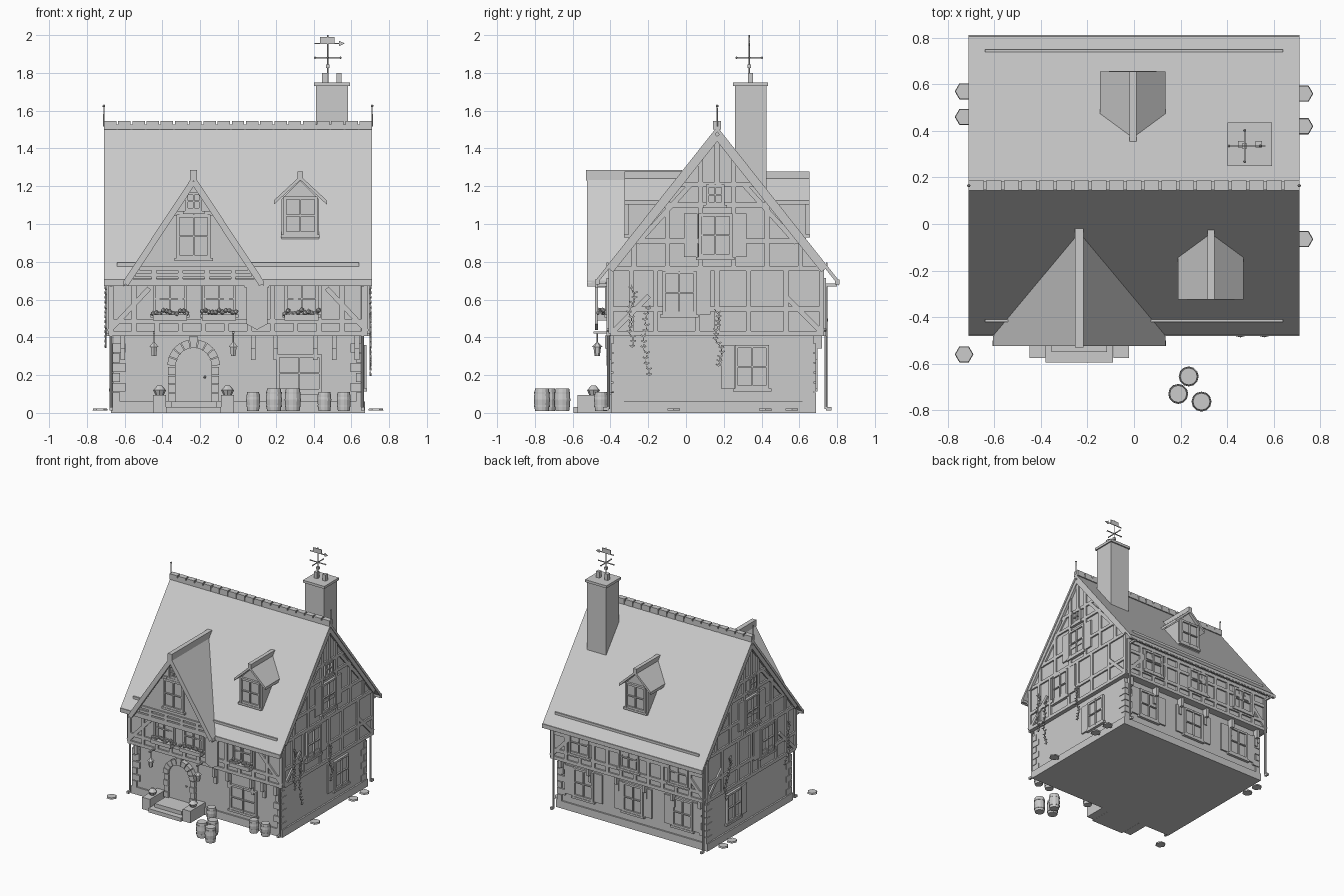
import bpy, bmesh, math, random
from mathutils import Matrix, Vector

random.seed(4)
if "Cube" in bpy.data.objects:
    bpy.data.objects.remove(bpy.data.objects["Cube"])

GREY = (0.6, 0.6, 0.6, 1)
grey = bpy.data.materials.new("plain_grey")
grey.use_nodes = True
grey.diffuse_color = GREY
grey.node_tree.nodes["Principled BSDF"].inputs["Base Color"].default_value = GREY

# Main dimensions
LOW_X, UP_X, ROOF_X = 0.66, 0.685, 0.71
LOW_FRONT, LOW_BACK, UP_FRONT, UP_BACK = -0.385, 0.675, -0.41, 0.73
RIDGE_Y, RIDGE_Z, EAVE_Z, JETTY_Z, PLINTH_Z = 0.165, 1.515, 0.7, 0.41, 0.06
REACH = 0.645
SLOPE = (RIDGE_Z - EAVE_Z) / REACH
GABLE_X, GABLE_Y, GABLE_TOP = -0.235, -0.47, 1.26
SINK, THIN = -0.005, 0.012
MIRROR = (-1, 1)


def wall(side, p):
    """Map (along, height, outward) on a wall plane to world space."""
    return {"front": lambda u, z, d: (u, p - d, z), "back": lambda u, z, d: (u, p + d, z),
            "right": lambda u, z, d: (p + d, u, z), "left": lambda u, z, d: (p - d, u, z),
            "up": lambda u, v, d: (u, v, p + d)}[side]


def spaced(first, last, count):
    return [first + (last - first) * i / (count - 1) for i in range(count)]


def extrude(bm, w, outline, back=SINK, out=THIN):
    near = [bm.verts.new(w(u, z, back)) for u, z in outline]
    far = [bm.verts.new(w(u, z, out)) for u, z in outline]
    bm.faces.new(near)
    bm.faces.new(far[::-1])
    for i in range(len(outline)):
        bm.faces.new((near[i - 1], far[i - 1], far[i], near[i]))


def panel(bm, w, left, right, bottom, top, back=SINK, out=THIN):
    extrude(bm, w, [(left, bottom), (right, bottom), (right, top), (left, top)], back, out)


def block(bm, x, y, half_x, half_y, bottom, top):
    panel(bm, wall("up", 0), x - half_x, x + half_x, y - half_y, y + half_y, bottom, top)


def strut(bm, w, start, end, thick=0.026, back=SINK, out=THIN):
    a, b = Vector(start), Vector(end)
    side = Vector((a.y - b.y, b.x - a.x)).normalized() * thick / 2
    extrude(bm, w, [a + side, b + side, b - side, a - side], back, out)


def column(bm, x, y, bottom, top, r_bottom, r_top, sides=8, turn=0):
    place = Matrix.Translation((x, y, (bottom + top) / 2)) @ Matrix.Rotation(turn, 4, "Z")
    bmesh.ops.create_cone(bm, cap_ends=True, segments=sides, radius1=r_bottom, radius2=r_top,
                          depth=top - bottom, matrix=place)


def ball(bm, centre, radius):
    bmesh.ops.create_icosphere(bm, subdivisions=1, radius=radius, matrix=Matrix.Translation(centre))


def chevron(middle, peak, half, drop, thick):
    shape = [(middle - half, peak - drop), (middle, peak), (middle + half, peak - drop)]
    return shape + [(u, z - thick) for u, z in reversed(shape)]


def under_roof(y):
    return RIDGE_Z - 0.025 - abs(y - RIDGE_Y) * SLOPE


def done(name, bm):
    bmesh.ops.recalc_face_normals(bm, faces=bm.faces)
    mesh = bpy.data.meshes.new(name)
    bm.to_mesh(mesh)
    bm.free()
    mesh.materials.append(grey)
    bpy.context.collection.objects.link(bpy.data.objects.new(name, mesh))


low = {"front": wall("front", LOW_FRONT), "back": wall("back", LOW_BACK),
       "left": wall("left", -LOW_X), "right": wall("right", LOW_X)}
up = {"front": wall("front", UP_FRONT), "back": wall("back", UP_BACK),
      "left": wall("left", -UP_X), "right": wall("right", UP_X)}
gable = wall("front", GABLE_Y)
across, along = wall("right", 0), wall("back", 0)

# Ground floor, plinth and corner stones
bm = bmesh.new()
middle, depth = (LOW_FRONT + LOW_BACK) / 2, (LOW_BACK - LOW_FRONT) / 2
block(bm, 0, middle, LOW_X, depth, 0, JETTY_Z)
done("ground_floor", bm)
bm = bmesh.new()
block(bm, 0, middle, LOW_X + THIN, depth + THIN, 0, PLINTH_Z)
done("plinth", bm)
bm = bmesh.new()
for x in MIRROR:
    for y in MIRROR:
        for i, z in enumerate(spaced(PLINTH_Z, 0.32, 6)):
            a, b = (0.035, 0.02) if i % 2 else (0.02, 0.035)
            block(bm, x * (LOW_X - SINK - a), middle + y * (depth + THIN - b), a, b, z, z + 0.047)
done("corner_stones", bm)

# Upper floor with end gables, and the front cross gable
bm = bmesh.new()
outline = [(y, under_roof(y)) for y in (UP_FRONT, RIDGE_Y, UP_BACK)]
extrude(bm, across, [(UP_BACK, JETTY_Z), (UP_FRONT, JETTY_Z)] + outline, -UP_X, UP_X)
done("upper_floor", bm)
bm = bmesh.new()
extrude(bm, gable, [(GABLE_X - 0.35, 0.69), (GABLE_X + 0.35, 0.69), (GABLE_X, GABLE_TOP - 0.03)], -0.4, 0)
done("cross_gable_wall", bm)

# Roofs, ridge tiles, snow guards and finials
bm = bmesh.new()
extrude(bm, across, chevron(RIDGE_Y, RIDGE_Z, REACH, RIDGE_Z - EAVE_Z, 0.028), -ROOF_X, ROOF_X)
done("main_roof", bm)
bm = bmesh.new()
extrude(bm, gable, chevron(GABLE_X, GABLE_TOP, 0.37, GABLE_TOP - EAVE_Z, 0.03), -0.44, 0.055)
panel(bm, gable, GABLE_X - 0.018, GABLE_X + 0.018, GABLE_TOP - 0.03, GABLE_TOP + 0.025, -0.45, 0.06)
done("cross_gable_roof", bm)
bm = bmesh.new()
for x in spaced(0.033 - ROOF_X, ROOF_X - 0.033, 19):
    block(bm, x, RIDGE_Y, 0.033, 0.021, RIDGE_Z - 0.015, RIDGE_Z + 0.03)
block(bm, 0, RIDGE_Y, ROOF_X, 0.018, RIDGE_Z - 0.015, RIDGE_Z + THIN)
done("ridge_tiles", bm)
bm = bmesh.new()
for k in MIRROR:
    block(bm, 0, RIDGE_Y + k * 0.58, 0.64, -SINK, 0.77, 0.795)
done("snow_guards", bm)
bm = bmesh.new()
for x in (-ROOF_X, ROOF_X):
    column(bm, x, RIDGE_Y, RIDGE_Z, RIDGE_Z + 0.11, 0.004, 0.003)
    ball(bm, (x, RIDGE_Y, RIDGE_Z + 0.11), 0.008)
done("finials", bm)

# Windows: frame, glazing bars, sill, optional shutters and flower box
frames, panes, shutters, boxes = (bmesh.new() for _ in range(4))


def window(w, x, sill, wide=0.18, high=0.23, shut=(), flowers=False):
    half, top, bar = wide / 2, sill + high, 0.008
    panel(panes, w, x - half, x + half, sill, top, out=0.006)
    for u, b in ((x - half + bar, bar), (x, bar / 2), (x + half - bar, bar)):
        panel(frames, w, u - b, u + b, sill, top, out=0.02)
    for z, b in ((sill + bar, bar), (sill + high / 2, bar / 2), (top - bar, bar)):
        panel(frames, w, x - half, x + half, z - b, z + b, out=0.018)
    panel(frames, w, x - half - THIN, x + half + THIN, sill - 2 * bar, sill, out=0.022)
    for k in shut:
        middle = x + k * (half + 0.04)
        panel(shutters, w, middle - 0.036, middle + 0.036, sill, top)
    if flowers:
        panel(boxes, w, x - half, x + half, sill - 0.03, sill, out=0.06)
        for u in spaced(x - half, x + half, 11):
            ball(boxes, w(u, sill + random.uniform(0, 0.025), random.uniform(0.025, 0.06)), 0.014)


for side in ("left", "right"):
    window(low[side], 0.35, 0.13, shut=[-1])
    window(up[side], -0.035, 0.52, shut=[1])
    window(up[side], RIDGE_Y - 0.01, 0.825, shut=MIRROR)
    window(up[side], RIDGE_Y - 0.01, 1.1, 0.1, 0.11)
window(low["front"], 0.325, 0.11, 0.24, 0.2)
for x in (-0.36, -0.1, 0.337):
    window(up["front"], x, 0.52, high=0.17, flowers=True)
window(gable, GABLE_X, 0.82)
window(gable, GABLE_X, 1.07, 0.09, 0.1)
for x in spaced(-0.45, 0.43, 3):
    window(low["back"], x, 0.13, shut=MIRROR)
    window(up["back"], x, 0.5, high=0.18)

# Dormers on both slopes
bm = bmesh.new()
for side, x, y in (("front", 0.33, -0.305), ("back", -0.005, 0.635)):
    w = wall(side, y)
    extrude(bm, w, chevron(x, 1.23, 0.1, 0.1, 0.22), -0.28, 0)
    panel(bm, w, x - 0.1, x + 0.1, 0.91, 1.13, -0.28, 0)
    extrude(bm, w, chevron(x, 1.255, 0.14, 0.13, 0.022), -0.28, 0.02)
    panel(bm, w, x - 0.015, x + 0.015, 1.23, 1.277, -0.28, 0.02)
    window(w, x, 0.945, high=0.2)
done("dormers", bm)
done("window_frames", frames)
done("window_panes", panes)
done("shutters", shutters)
done("flower_boxes", boxes)

# Timber framing on the end walls
bm = bmesh.new()
RAIL_Z, BEAM_Z = 0.765, 0.42
for w in (up["left"], up["right"]):
    for z in (BEAM_Z, 0.55, RAIL_Z, 0.91, 1.1, 1.21):
        half = min(UP_BACK - RIDGE_Y, (RIDGE_Z - z) / SLOPE - 0.04)
        strut(bm, w, (RIDGE_Y - half, z), (RIDGE_Y + half, z))
    for y in (UP_FRONT + THIN, -0.29, -0.16, 0.06, RIDGE_Y, 0.33, 0.53, UP_BACK - THIN):
        strut(bm, w, (y, BEAM_Z), (y, RAIL_Z))
    for y in spaced(RIDGE_Y - 0.44, RIDGE_Y + 0.44, 6):
        strut(bm, w, (y, RAIL_Z), (y, under_roof(y)))
    strut(bm, w, (RIDGE_Y, 1.2), (RIDGE_Y, under_roof(RIDGE_Y)))
    for k in MIRROR:
        strut(bm, w, (RIDGE_Y + k * 0.55, 0.43), (RIDGE_Y + k * 0.36, 0.62))
        strut(bm, w, (RIDGE_Y + k * 0.42, 0.9), (RIDGE_Y + k * 0.14, 1.21))
        foot = RIDGE_Y + k * (REACH - 0.08)
        strut(bm, w, (foot, under_roof(foot) - 0.02), (RIDGE_Y, RIDGE_Z - 0.05), 0.035, out=0.02)

# Timber framing on the long walls
for w in (up["front"], up["back"]):
    for z in (BEAM_Z, 0.485, EAVE_Z):
        strut(bm, w, (-UP_X, z), (UP_X, z))
    for x in spaced(-UP_X + THIN, UP_X - THIN, 12):
        strut(bm, w, (x, BEAM_Z), (x, EAVE_Z))
    for k in MIRROR:
        strut(bm, w, (k * UP_X, 0.43), (k * 0.47, 0.66))
strut(bm, up["back"], (-UP_X, 0.62), (UP_X, 0.62))

# Cross gable timbers and barge boards
for z in (EAVE_Z, 0.73, RAIL_Z, 1.055):
    half = (GABLE_TOP - z) * 0.58
    strut(bm, gable, (GABLE_X - half, z), (GABLE_X + half, z), 0.02)
for x in spaced(GABLE_X - 0.21, GABLE_X + 0.21, 4):
    strut(bm, gable, (x, EAVE_Z), (x, RAIL_Z))
for k in MIRROR:
    strut(bm, gable, (GABLE_X + k * 0.36, 0.68), (GABLE_X, GABLE_TOP - 0.035), 0.03, 0.03, 0.055)
done("timber_frame", bm)

# Jetty brackets
bm = bmesh.new()
for w, places in ((low["front"], (-0.61, 0.08, 0.2, 0.41, 0.51, 0.63)), (low["back"], spaced(-0.62, 0.62, 6))):
    for x in places:
        panel(bm, w, x - THIN, x + THIN, 0.34, JETTY_Z, out=0.045)
        panel(bm, w, x - THIN, x + THIN, 0.28, 0.34, out=0.02)
done("brackets", bm)

# Arched door, surround stones and steps
SPRING_Z, DOOR_R = 0.25, 0.095


def around(radius, angle):
    return GABLE_X + radius * math.cos(angle), SPRING_Z + radius * math.sin(angle)


bm = bmesh.new()
arch = [around(DOOR_R, a) for a in spaced(0, math.pi, 13)]
extrude(bm, low["front"], [(GABLE_X - DOOR_R, PLINTH_Z), (GABLE_X + DOOR_R, PLINTH_Z)] + arch, out=0.015)
ball(bm, low["front"](GABLE_X + 0.06, 0.19, 0.02), 0.008)
done("door", bm)
bm = bmesh.new()
for i in range(9):
    a, b = math.pi * (i + 0.05) / 9, math.pi * (i + 0.95) / 9
    rim = 0.155 if i == 4 else 0.14
    extrude(bm, low["front"], [around(DOOR_R, a), around(rim, a), around(rim, b), around(DOOR_R, b)], out=0.035)
for k in MIRROR:
    for i, z in enumerate(spaced(PLINTH_Z, 0.2, 4)):
        x = GABLE_X + k * (DOOR_R + 0.02)
        panel(bm, low["front"], x - 0.02, x + 0.02, z, z + 0.043, out=0.03 + SINK * (i % 2))
done("door_surround", bm)
bm = bmesh.new()
block(bm, GABLE_X, -0.495, 0.145, 0.1, 0, 0.03)
block(bm, GABLE_X, -0.47, 0.12, 0.08, 0.03, PLINTH_Z)
for k in MIRROR:
    x = GABLE_X + k * 0.18
    block(bm, x, -0.48, 0.034, 0.095, 0, 0.095)
    column(bm, x, GABLE_Y - 0.02, 0.095, 0.12, 0.022, 0.034)
    column(bm, x, GABLE_Y - 0.02, 0.12, 0.145, 0.034, THIN)
done("steps_and_planters", bm)

# Lanterns and hanging sign
bm = bmesh.new()
for k in MIRROR:
    x = GABLE_X + k * 0.21
    block(bm, x, -0.44, 0.006, 0.05, 0.42, 0.43)
    column(bm, x, GABLE_Y, 0.36, 0.43, 0.003, 0.003)
    column(bm, x, GABLE_Y, 0.3, 0.35, 0.014, 0.02, sides=6)
    column(bm, x, GABLE_Y, 0.35, 0.375, 0.027, 0.004, sides=6)
done("lanterns", bm)
bm = bmesh.new()
extrude(bm, gable, [(0.045, 0.67), (0.045, 0.47), (0.1, 0.44), (0.155, 0.47), (0.155, 0.67)])
block(bm, 0.1, -0.44, 0.065, 0.04, 0.665, 0.68)
done("hanging_sign", bm)

# Chimney and weather vane
bm = bmesh.new()
VANE_X, VANE_Y, VANE_Z = 0.475, 0.335, 1.88
CHIMNEY_X, CHIMNEY_Y = 0.497, 0.342
block(bm, CHIMNEY_X, CHIMNEY_Y, 0.085, 0.083, 1.1, 1.735)
block(bm, CHIMNEY_X, CHIMNEY_Y, 0.095, 0.093, 1.73, 1.75)
for x in (0.46, 0.535):
    block(bm, x, CHIMNEY_Y, 0.014, 0.014, 1.74, 1.8)
done("chimney", bm)
bm = bmesh.new()
column(bm, VANE_X, VANE_Y, 1.74, 2, 0.003, 0.003)
block(bm, VANE_X, VANE_Y, 0.01, 0.01, 1.825, 1.845)
block(bm, VANE_X, VANE_Y, 0.065, 0.003, VANE_Z - 0.003, VANE_Z + 0.003)
block(bm, VANE_X, VANE_Y, 0.003, 0.065, VANE_Z - 0.003, VANE_Z + 0.003)
for k in MIRROR:
    ball(bm, (VANE_X + k * 0.067, VANE_Y, VANE_Z), 0.007)
    ball(bm, (VANE_X, VANE_Y + k * 0.067, VANE_Z), 0.007)
vane, z = wall("front", VANE_Y), 1.956
strut(bm, vane, (VANE_X - 0.07, z), (VANE_X + 0.07, z), 0.006, -0.003, 0.003)
extrude(bm, vane, [(VANE_X + 0.06, z - 0.014), (VANE_X + 0.09, z), (VANE_X + 0.06, z + 0.014)], -0.003, 0.003)
panel(bm, vane, VANE_X - 0.04, VANE_X + 0.035, z, z + 0.034, -0.003, 0.003)
done("weather_vane", bm)

# Gutters and downpipes
bm = bmesh.new()
for k in MIRROR:
    eave = RIDGE_Y + k * (REACH - 0.01)
    wall_y = eave - k * 0.06
    block(bm, 0, eave, ROOF_X, THIN, EAVE_Z - 0.02, EAVE_Z + 0.005)
    for x in (-LOW_X - THIN, LOW_X):
        block(bm, x, eave - k * 0.03, 0.007, 0.03, 0.67, 0.685)
        column(bm, x, wall_y, 0.02, 0.68, 0.008, 0.008)
        block(bm, x, wall_y + k * 0.015, 0.009, 0.015, THIN, 0.03)
done("gutters_and_downpipes", bm)

# Barrels with hoops, and flat stones
bm = bmesh.new()
for x, y in ((0.19, -0.73), (0.235, -0.655), (0.29, -0.763), (0.08, -0.45), (0.457, -0.45), (0.56, -0.45)):
    size = 0.043 if y < -0.5 else 0.037
    column(bm, x, y, 0.01, 0.07, size * 0.85, size, sides=12)
    column(bm, x, y, 0.07, size * 3, size, size * 0.85, sides=12)
    for z in (0.03, size * 2.3):
        column(bm, x, y, z, z + THIN, size * 0.97, size * 0.97, sides=12)
done("barrels", bm)
bm = bmesh.new()
for k, places in ((-1, (-0.56, 0.46, 0.57)), (1, (-0.065, 0.42, 0.56))):
    for y in places:
        column(bm, k * 0.73, y, THIN, 0.024, 0.04, 0.037, sides=6, turn=math.pi / 2)
done("flat_stones", bm)

# Creepers on the end walls
bm = bmesh.new()
LONG = ((-0.29, 0.37, 0.68), (-0.19, 0.22, 0.57), (0.15, 0.27, 0.55))
SHORT = ((-0.29, 0.37, 0.68), (0.43, 0.37, 0.68))
for w, vines in ((up["left"], SHORT), (up["right"], LONG)):
    for y, foot, top in vines:
        for z in spaced(top, foot, 13):
            drift = y + random.uniform(-THIN, 0.02)
            strut(bm, w, (y, z), (drift, z - 0.025), 0.004, THIN, 0.02)
            for k in MIRROR:
                strut(bm, w, (drift, z - 0.02), (drift + k * 0.014, z - 0.012), 0.008, 0.016, 0.022)
            y = drift
done("creepers", bm)
